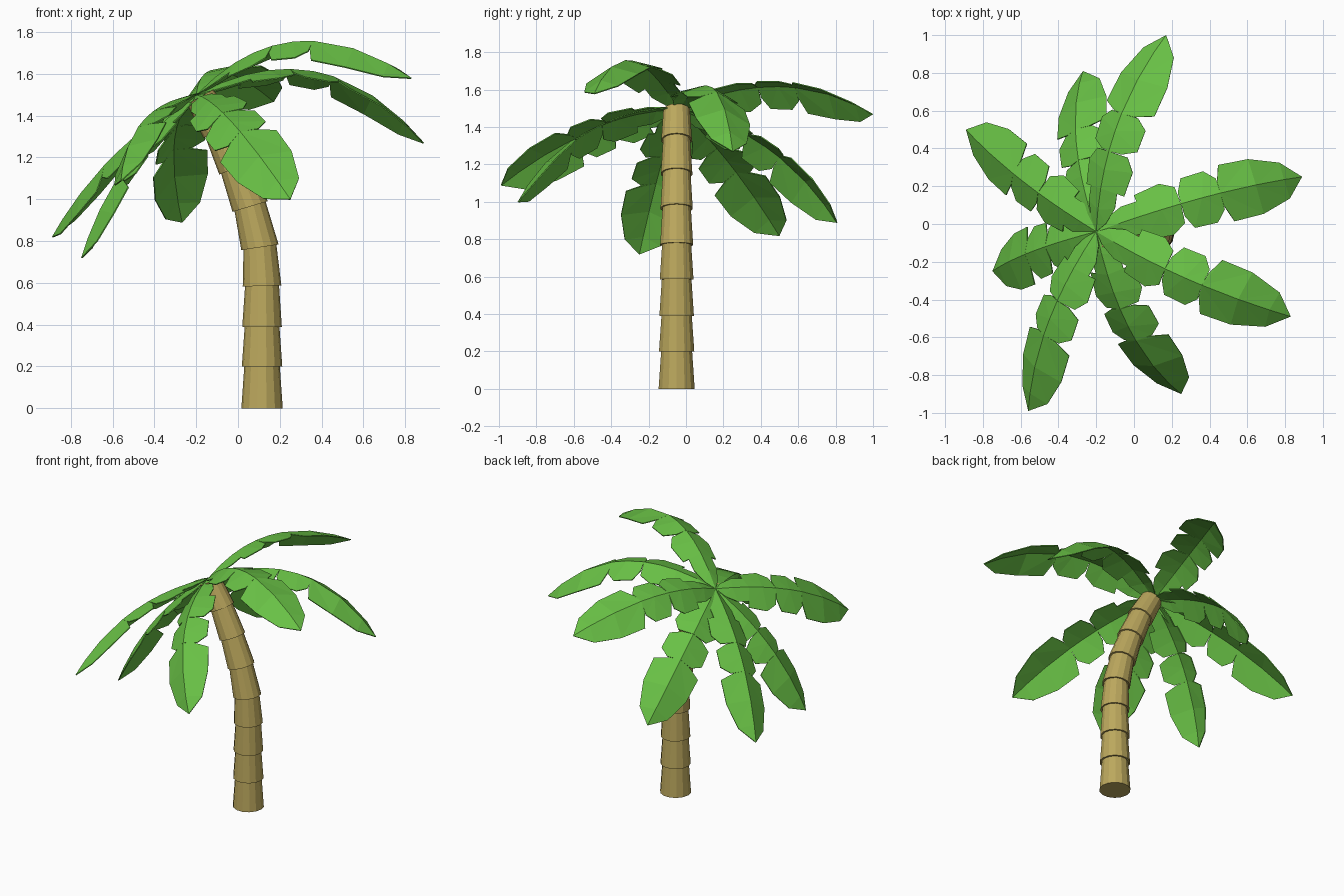
import bpy, bmesh, math
from mathutils import Vector

if "Cube" in bpy.data.objects:
    bpy.data.objects.remove(bpy.data.objects["Cube"])

def material(name, col):
    m = bpy.data.materials.new(name)
    m.diffuse_color = (*col, 1)
    m.use_nodes = True
    m.node_tree.nodes["Principled BSDF"].inputs["Base Color"].default_value = m.diffuse_color
    return m

def finish(bm, name, mat):
    bmesh.ops.recalc_face_normals(bm, faces=bm.faces)
    me = bpy.data.meshes.new(name)
    bm.to_mesh(me)
    bm.free()
    me.materials.append(mat)
    ob = bpy.data.objects.new(name, me)
    bpy.context.collection.objects.link(ob)
    return ob

bark = material("bark", (0.50, 0.39, 0.11))
green = material("leaf", (0.14, 0.53, 0.06))

# Trunk: flared sections stacked along a leaning path (x, z)
SIDES = 14
path = [(.115, 0), (.115, .2), (.115, .39), (.115, .585), (.105, .77),
        (.058, .965), (-.01, 1.15), (-.09, 1.33), (-.18, 1.49)]
pts = [Vector((x, -.05, z)) for x, z in path]
bm = bmesh.new()
for i in range(len(pts) - 1):
    rings = []
    for j, r in ((i, .099 - .0022 * i), (i + 1, .085 - .0018 * i)):
        t = (pts[min(j + 1, 8)] - pts[max(j - 1, 0)]).normalized()
        across = Vector((t.z, 0, -t.x))
        rings.append([bm.verts.new(pts[j] + r * (math.cos(a) * across + math.sin(a) * Vector((0, 1, 0))))
                      for a in (math.tau * k / SIDES for k in range(SIDES))])
    lo, hi = rings
    for k in range(SIDES):
        n = (k + 1) % SIDES
        bm.faces.new((lo[k], lo[n], hi[n], hi[k]))
    bm.faces.new(lo[::-1])
    bm.faces.new(hi)
finish(bm, "trunk", bark)

# Fronds: folded leaves with lobed edges, arched from crown to tip
CROWN = Vector((-.2, -.04, 1.5))
FOLD = .38
# Each lobe: rib stations, then edge outline (station, half width)
LOBES = [
    ((0, .1, .2), ((.05, .05), (.13, .09), (.2, .09))),
    ((.2, .29, .38), ((.2, .13), (.32, .15), (.38, .105))),
    ((.38, .48, .57), ((.385, .07), (.42, .145), (.53, .15), (.575, .09))),
    ((.57, .75, .9, 1), ((.575, .07), (.61, .165), (.76, .16), (.91, .105), (1, .0))),
]

def frond(name, tip, bulge, lean):
    chord = Vector(tip) - CROWN
    side = Vector((-lean, 0, math.sqrt(1 - lean * lean))).cross(chord).normalized()
    up = chord.cross(side).normalized()

    def at(s, w=0):
        return CROWN + chord * s + up * (4 * bulge * s * (1 - s) - FOLD * abs(w)) + side * w * .95

    bm = bmesh.new()
    for rib, edge in LOBES:
        for sgn in (1, -1):
            R = [bm.verts.new(at(s)) for s in rib]
            E = [bm.verts.new(at(s, sgn * w)) for s, w in edge]
            i = j = 0
            # Stitch rib to edge with triangles
            while i < len(R) - 1 or j < len(E) - 1:
                step_edge = i == len(R) - 1 or (j < len(E) - 1 and edge[j + 1][0] <= rib[i + 1] + .02)
                if step_edge:
                    bm.faces.new((R[i], E[j], E[j + 1]))
                    j += 1
                else:
                    bm.faces.new((R[i], E[j], R[i + 1]))
                    i += 1
    bmesh.ops.remove_doubles(bm, verts=bm.verts, dist=.001)
    bmesh.ops.dissolve_degenerate(bm, edges=bm.edges, dist=.0005)
    ob = finish(bm, name, green)
    # Keep the upper side outward, with a thin blade
    if sum(p.normal.dot(up) * p.area for p in ob.data.polygons) < 0:
        ob.data.flip_normals()
    mod = ob.modifiers.new("thickness", 'SOLIDIFY')
    mod.thickness = .006

# Tip position, arch height, sideways lean
fronds = [((.17, 1.0, 1.47), .16, .55), ((-.27, .81, .89), .13, .45),
          ((-.89, .5, .82), .07, .69), ((-.75, -.25, .72), .08, .8),
          ((-.56, -.99, 1.09), .11, .65), ((.25, -.9, 1.0), .15, .5),
          ((.83, -.49, 1.58), .22, .4), ((.89, .25, 1.27), .23, .4)]
for n, args in enumerate(fronds, 1):
    frond(f"frond_{n}", *args)
